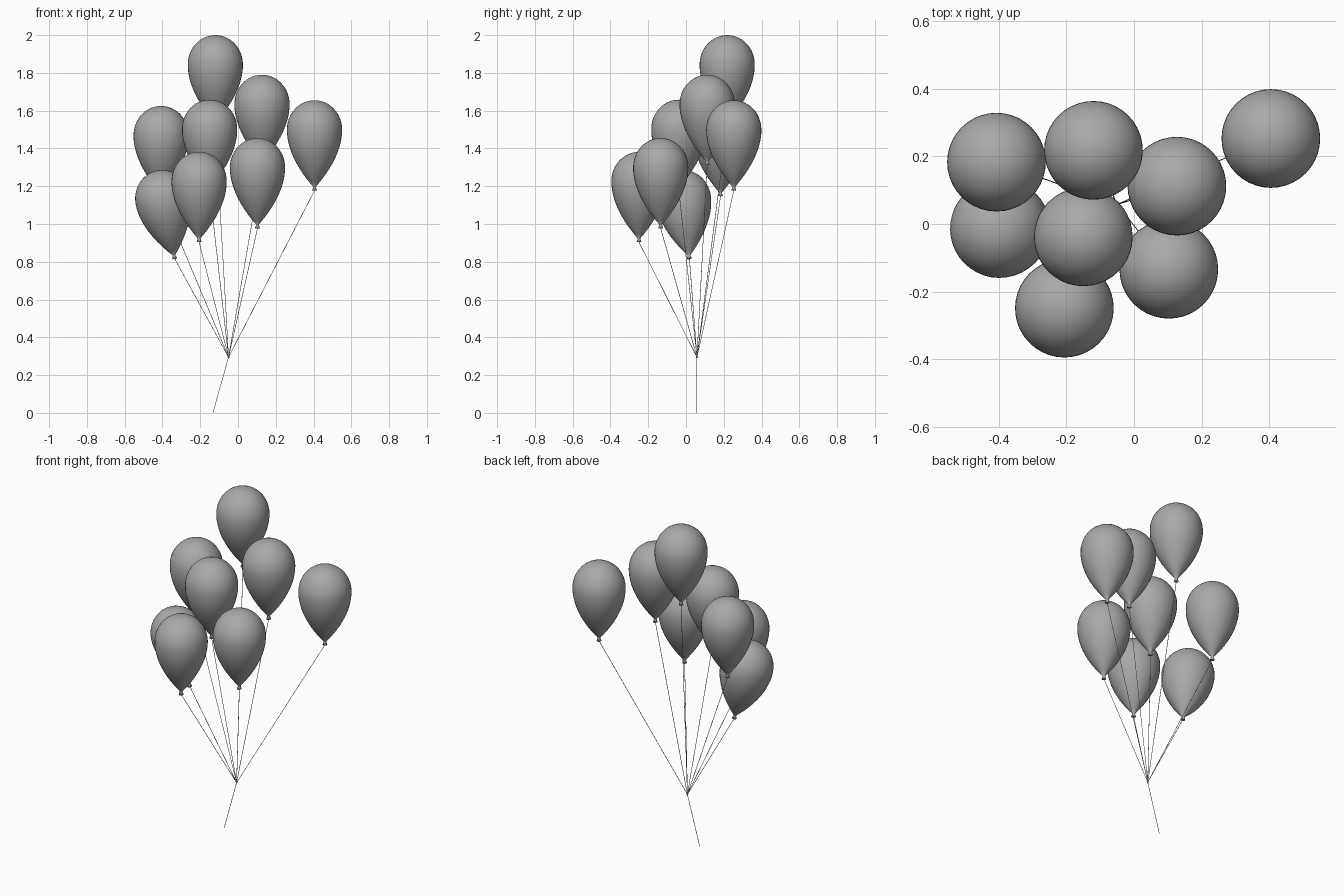
import bpy, bmesh, math
from mathutils import Vector

cube = bpy.data.objects.get("Cube")
if cube:
    bpy.data.objects.remove(cube, do_unlink=True)

grey = bpy.data.materials.new("plain_grey")
grey.use_nodes = True
colour = (0.4, 0.4, 0.4, 1)
grey.diffuse_color = colour
grey.node_tree.nodes["Principled BSDF"].inputs["Base Color"].default_value = colour

RADIUS, DOME, LENGTH = 0.146, 0.155, 0.478
GATHER = Vector((-0.05, 0.058, 0.295))
TAIL = Vector((-0.133, 0.058, 0.0))


def add_object(name, mesh):
    obj = bpy.data.objects.new(name, mesh)
    bpy.context.collection.objects.link(obj)
    return obj


def balloon_mesh():
    """Lathe a teardrop with a flared mouth; the origin is the mouth."""
    profile = []
    for i in range(13):                       # rounded dome
        a = i / 12 * math.pi / 2
        profile.append((RADIUS * math.sin(a), DOME * (1 - math.cos(a))))
    for i in range(1, 15):                    # taper to the neck
        t = i / 14
        profile.append((RADIUS * (1 - t ** 1.85) + 0.008 * t, DOME + 0.302 * t))
    profile += [(0.008, 0.462), (0.013, LENGTH), (0, LENGTH - 0.003)]

    bm = bmesh.new()
    verts = [bm.verts.new((r, 0, LENGTH - d)) for r, d in profile]
    edges = [bm.edges.new(pair) for pair in zip(verts, verts[1:])]
    bmesh.ops.spin(bm, geom=verts + edges, cent=(0, 0, 0), axis=(0, 0, 1),
                   angle=math.tau, steps=40, use_duplicate=False)
    bmesh.ops.remove_doubles(bm, verts=bm.verts, dist=0.0001)
    bmesh.ops.recalc_face_normals(bm, faces=bm.faces)
    for face in bm.faces:
        face.smooth = True
    mesh = bpy.data.meshes.new("balloon")
    bm.to_mesh(mesh)
    bm.free()
    mesh.materials.append(grey)
    return mesh


def add_string(name, start, end, radius=0.0015):
    """Thin round cord between two points."""
    curve = bpy.data.curves.new(name, "CURVE")
    curve.dimensions = "3D"
    curve.bevel_depth = radius
    curve.bevel_resolution = 1
    curve.use_fill_caps = True
    spline = curve.splines.new("POLY")
    spline.points.add(1)
    for point, co in zip(spline.points, (start, end)):
        point.co = (*co, 1)
    curve.materials.append(grey)
    return add_object(name, curve)


# Balloons: mouth x, y, crown height, lean in x and y
balloons = [
    (-0.12, 0.218, 2.0, 0, 0),
    (0.127, 0.112, 1.79, 0, 0),
    (0.405, 0.253, 1.655, 0, 0),
    (-0.407, 0.183, 1.625, 0, 0),
    (-0.15, -0.038, 1.658, 0, 0),
    (0.103, -0.134, 1.455, 0, 0),
    (-0.206, -0.249, 1.382, 0, 0),
    (-0.335, 0.018, 1.294, -0.2, -0.1),
]
mesh = balloon_mesh()
for n, (x, y, top, lean_x, lean_y) in enumerate(balloons, 1):
    mouth = Vector((x, y, top - LENGTH))
    balloon = add_object(f"balloon_{n}", mesh)
    balloon.location = mouth
    axis = Vector((lean_x, lean_y, 1))
    balloon.rotation_euler = Vector((0, 0, 1)).rotation_difference(axis).to_euler()
    add_string(f"string_{n}", mouth, GATHER)

# Loose end and the knot that ties the strings together
add_string("tail_string", GATHER, TAIL)
bpy.ops.mesh.primitive_uv_sphere_add(segments=12, ring_count=8, radius=0.005,
                                     location=GATHER)
knot = bpy.context.object
knot.name = "string_knot"
knot.data.materials.append(grey)
bpy.ops.object.shade_smooth()
